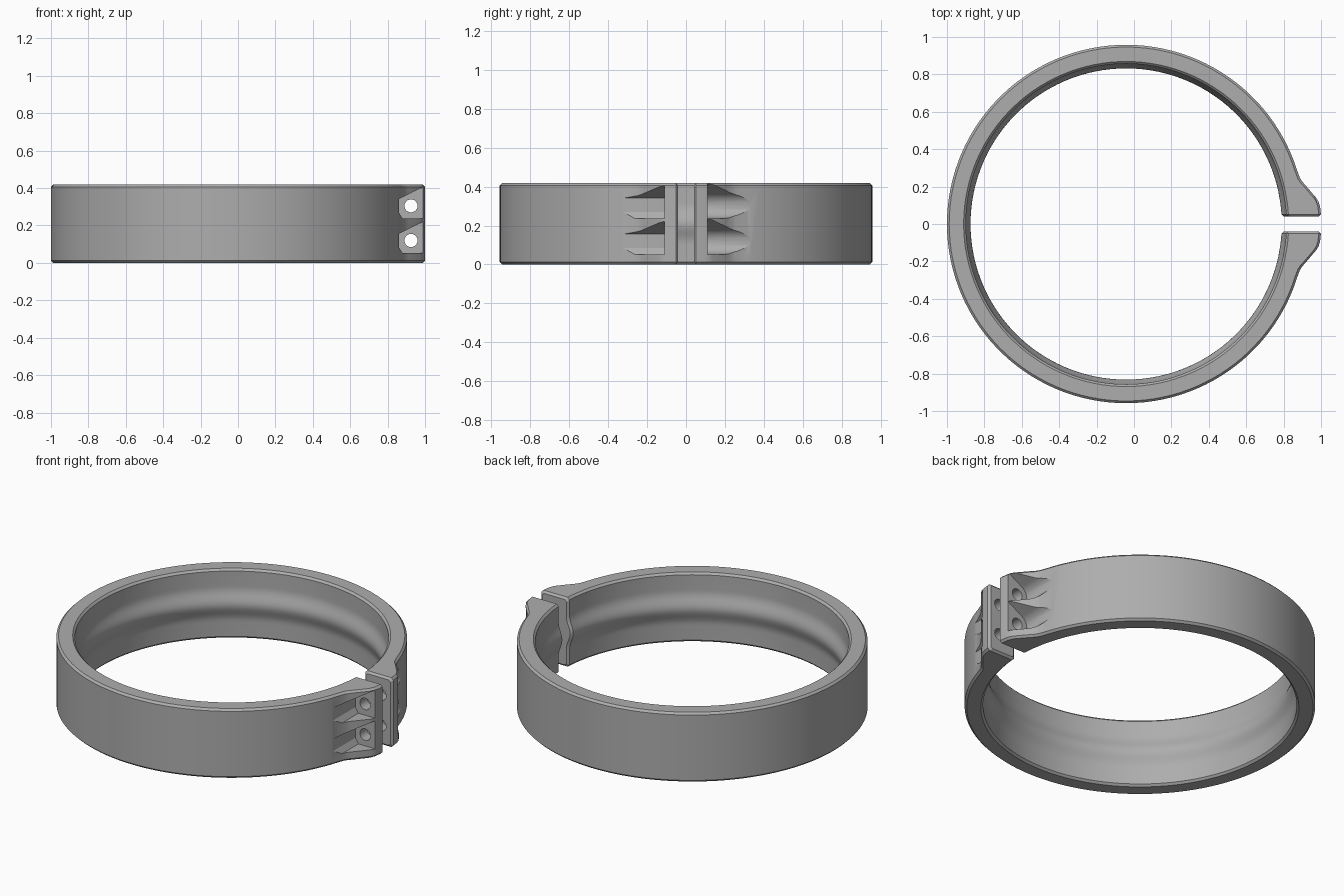
import bpy, bmesh, math

cube = bpy.data.objects.get("Cube")
if cube:
    bpy.data.objects.remove(cube, do_unlink=True)

CX = -0.042               # ring centre
H = 0.418                 # ring height
R_IN, RIDGE = 0.857, 0.025
CH = 0.012                # edge chamfer
GAP = 0.04                # half width of the split
BOLT_X, BOLT_Z = 0.925, (0.12, 0.305)
# flange outline: angle from the split, outer radius
FLANGE = [(0.06, 1.043), (0.09, 1.041), (0.115, 1.036), (0.135, 1.027),
          (0.215, 0.980), (0.235, 0.969), (0.26, 0.961), (0.30, 0.958)]

metal = bpy.data.materials.new("Grey metal")
metal.use_nodes = True
metal.diffuse_color = (0.42, 0.42, 0.42, 1)
metal.node_tree.nodes["Principled BSDF"].inputs["Base Color"].default_value = (0.42, 0.42, 0.42, 1)


def make_object(name, loops, closed_loop=False):
    """Skin a row of equal-length point loops into a capped solid."""
    bm = bmesh.new()
    rows = [[bm.verts.new(p) for p in loop] for loop in loops]
    n = len(rows[0])
    for a, b in zip(rows, rows[1:]):
        for i in range(n):
            j = (i + 1) % n
            bm.faces.new((a[i], a[j], b[j], b[i]))
    bm.faces.new(rows[0])
    bm.faces.new(rows[-1][::-1])
    bmesh.ops.recalc_face_normals(bm, faces=bm.faces)
    mesh = bpy.data.meshes.new(name)
    bm.to_mesh(mesh)
    bm.free()
    mesh.materials.append(metal)
    obj = bpy.data.objects.new(name, mesh)
    bpy.context.collection.objects.link(obj)
    return obj


def section(outer, inset=0.0):
    """Radial cross-section with chamfers and a rounded inner ridge."""
    pts = [(outer - CH, 0), (outer, CH), (outer, H - CH), (outer - CH, H)]
    inner = [(R_IN + CH, H), (R_IN, H - CH)]
    steps = 14
    for i in range(steps + 1):
        t = i / steps
        bump = (0.5 - 0.5 * math.cos(2 * math.pi * t)) ** 1.3
        inner.append((R_IN - RIDGE * bump, H / 2 + 0.11 - 0.22 * t))
    inner += [(R_IN, CH), (R_IN + CH, 0)]
    pts = [(r - inset, z) for r, z in pts] + [(r + inset, z) for r, z in inner]
    return [(r, inset + z * (H - 2 * inset) / H) for r, z in pts]


def station(angle, outer):
    return [(CX + r * math.cos(angle), r * math.sin(angle), z) for r, z in section(outer)]


def end_station(y, inset):
    return [(CX + math.sqrt(r * r - y * y), y, z) for r, z in section(FLANGE[0][1], inset)]


# Half of the sweep, from the split round to the far side, then mirrored
half = [end_station(GAP, CH), end_station(GAP + CH, 0)]
half += [station(a, r) for a, r in FLANGE[1:]]
start, count = FLANGE[-1][0], 56
half += [station(start + (math.pi - start) * i / count, FLANGE[-1][1]) for i in range(1, count + 1)]
other = [[(x, -y, z) for x, y, z in loop] for loop in half[-2::-1]]
ring = make_object("clamp_ring", half + other)


def prism(name, outline, y0, y1):
    return make_object(name, [[(x, y, z) for x, z in outline] for y in (y0, y1)])


def cut(target, cutter):
    cutter.hide_render = True
    mod = target.modifiers.new("cut", "BOOLEAN")
    mod.operation = "DIFFERENCE"
    mod.solver = "EXACT"
    mod.object = cutter
    bpy.context.view_layer.objects.active = target
    bpy.ops.object.modifier_apply(modifier=mod.name)
    bpy.data.objects.remove(cutter, do_unlink=True)


def arc(cx, cz, radius, a0, a1, n):
    return [(cx + radius * math.cos(math.radians(a0 + (a1 - a0) * i / n)),
             cz + radius * math.sin(math.radians(a0 + (a1 - a0) * i / n))) for i in range(n + 1)]


FAR = 1.08
for z in BOLT_Z:
    # Angular nut pocket on the front flange
    left, side = BOLT_X - 0.065, 0.036
    nut = [(left, z - side), (left, z + side), (FAR, z + side + (FAR - left) * 0.5),
           (FAR, z - 0.068), (left + 0.02, z - 0.068)]
    cut(ring, prism("nut_pocket_cutter", nut, -0.11, -0.5))
    # Rounded bolt-head pocket on the back flange
    head = arc(BOLT_X, z, 0.068, 270, 120, 20)
    x, top = head[-1]
    head += [(FAR, top + (FAR - x) * math.tan(math.radians(30))), (FAR, z - 0.068)]
    cut(ring, prism("head_pocket_cutter", head, 0.11, 0.5))
    # Bolt hole through both flanges
    cut(ring, prism("bolt_hole_cutter", arc(BOLT_X, z, 0.035, 0, 345, 23), -0.2, 0.2))

bpy.ops.object.select_all(action="DESELECT")
ring.select_set(True)
bpy.context.view_layer.objects.active = ring
bpy.ops.object.shade_smooth_by_angle(angle=math.radians(25))
